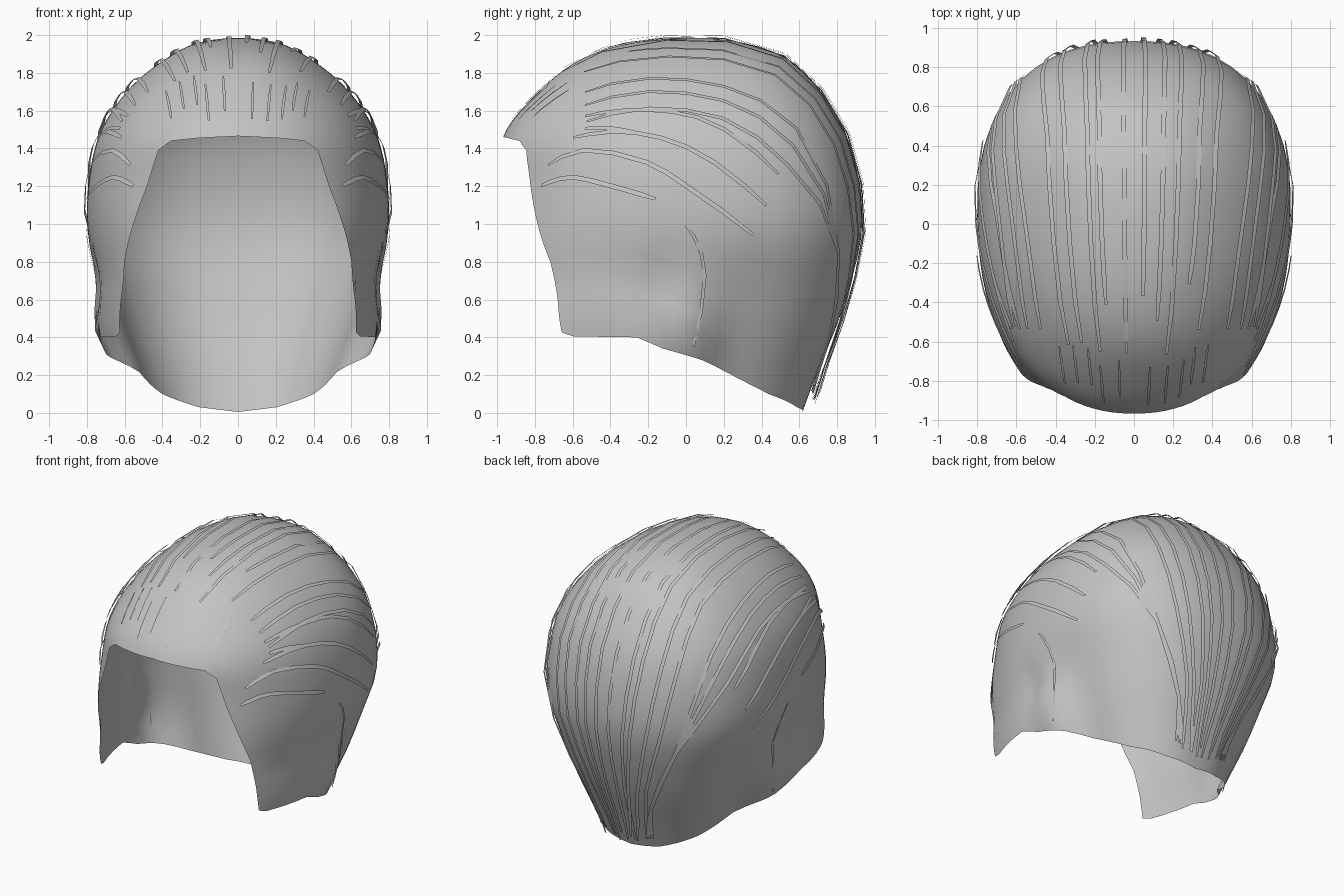
import bpy, bmesh, math, random
from mathutils import Vector

if "Cube" in bpy.data.objects:
    bpy.data.objects.remove(bpy.data.objects["Cube"])

random.seed(4)
TOP, YC = 1.985, 0.05

# horizontal sections: z, half width front, half width back, front y, back y
SECTIONS = [
    (1.985, 0, 0, .05, .05), (1.96, .21, .21, -.28, .30), (1.88, .375, .375, -.54, .53),
    (1.7, .59, .59, -.78, .715), (1.47, .735, .735, -.965, .85), (1.2, .793, .793, -1.0, .92),
    (.95, .795, .795, -1.055, .93), (.7, .757, .71, -1.10, .875), (.44, .76, .62, -1.10, .79),
    (.28, .68, .555, -1.10, .72), (0, .5, .435, -1.10, .615)]
# hairline: azimuth from the front in degrees, height
RIM = [(0, 1.465), (12, 1.455), (20.8, 1.44), (25.2, 1.39), (28.9, 1.2), (33.5, 1.0),
       (38, .8), (40.3, .6), (41.5, .425), (45, .405), (66.8, .40), (76.5, .34), (93, .28),
       (122, .15), (134, .10), (159, .03), (180, .005)]

DEPTHS = [math.sqrt(TOP - s[0]) for s in SECTIONS]


def slope(i, c):
    a, b = max(i - 1, 0), min(i + 1, len(SECTIONS) - 1)
    return (SECTIONS[b][c] - SECTIONS[a][c]) / (DEPTHS[b] - DEPTHS[a])


def section(z, c):
    """Smoothly interpolated section value, by root of depth below the crown."""
    q = min(math.sqrt(max(TOP - z, 0)), DEPTHS[-1])
    i = 0
    while i < len(DEPTHS) - 2 and q > DEPTHS[i + 1]:
        i += 1
    h = DEPTHS[i + 1] - DEPTHS[i]
    t = (q - DEPTHS[i]) / h
    return ((2*t**3 - 3*t*t + 1) * SECTIONS[i][c] + (t**3 - 2*t*t + t) * h * slope(i, c)
            + (3*t*t - 2*t**3) * SECTIONS[i + 1][c] + (t**3 - t*t) * h * slope(i + 1, c))


def radius(az, z):
    """Distance from the vertical axis to the cap surface."""
    deg = abs(math.degrees(az))
    k = min(max((deg - 84) / 26, 0), 1)
    k = k * k * (3 - 2 * k)
    w = section(z, 1) * (1 - k) + section(z, 2) * k
    d = YC - section(z, 3) if math.cos(az) > 0 else section(z, 4) - YC
    if w < 1e-4 or d < 1e-4:
        return 0
    n = 2.2 if math.cos(az) > 0 else 2.4
    r = ((abs(math.sin(az)) / w) ** n + (abs(math.cos(az)) / d) ** n) ** (-1 / n)
    # shallow hollow in front of the ear
    return r - .025 * math.exp(-((deg - 75) / 8) ** 2 - ((z - .66) / .15) ** 2)


def on_cap(az, z):
    r = radius(az, z)
    return Vector((r * math.sin(az), YC - r * math.cos(az), z))


CENTRE = Vector((0, YC, .9))


def project(p, lift):
    """Push a guide point out from the head centre on to the cap."""
    d = (Vector(p) - CENTRE).normalized()
    lo, hi = 0, 2
    for _ in range(30):
        m = (lo + hi) / 2
        q = CENTRE + d * m
        inside = q.z < TOP and math.hypot(q.x, q.y - YC) < radius(math.atan2(q.x, YC - q.y), q.z)
        lo, hi = (m, hi) if inside else (lo, m)
    return CENTRE + d * (lo + lift), d


def finish(name, bm, mat):
    me = bpy.data.meshes.new(name)
    bm.to_mesh(me)
    bm.free()
    for p in me.polygons:
        p.use_smooth = True
    me.materials.append(mat)
    ob = bpy.data.objects.new(name, me)
    bpy.context.collection.objects.link(ob)
    return ob


grey = bpy.data.materials.new("hair grey")
grey.diffuse_color = (.55, .55, .55, 1)
grey.use_nodes = True
grey.node_tree.nodes["Principled BSDF"].inputs["Base Color"].default_value = grey.diffuse_color

# hair cap: open shell from the crown down to the hairline
half = []
for (a0, z0), (a1, z1) in zip(RIM, RIM[1:]):
    half += [(a0 + (a1 - a0) * k / 4, z0 + (z1 - z0) * k / 4) for k in range(4)]
rim = half + [RIM[-1]] + [(-a, z) for a, z in reversed(half[1:])]
ROWS = 26
bm = bmesh.new()
crown = bm.verts.new((0, YC, TOP))
cols = []
for a, zr in rim:
    q = math.sqrt(TOP - zr)
    cols.append([bm.verts.new(on_cap(math.radians(a), TOP - (q * j / ROWS) ** 2))
                 for j in range(1, ROWS + 1)])
for i, c in enumerate(cols):
    n = cols[(i + 1) % len(cols)]
    bm.faces.new((crown, c[0], n[0]))
    for j in range(ROWS - 1):
        bm.faces.new((c[j], c[j + 1], n[j + 1], n[j]))
bmesh.ops.recalc_face_normals(bm, faces=bm.faces)
finish("hair_cap", bm, grey)


def strand(bm, pts, width, steps, lift=.014, hang=0):
    """Flat tapered ribbon along guide points on the cap; hang lifts its tail."""
    pts = [Vector(p) for p in pts]
    path = []
    for k in range(steps + 1):
        f = k / steps * (len(pts) - 1)
        i = min(int(f), len(pts) - 2)
        p = [pts[max(0, min(len(pts) - 1, i + o))] for o in (-1, 0, 1, 2)]
        t = f - i
        g = .5 * (2*p[1] + (p[2] - p[0])*t + (2*p[0] - 5*p[1] + 4*p[2] - p[3])*t*t
                  + (3*p[1] - p[0] - 3*p[2] + p[3])*t**3)
        path.append(project(g, lift + hang * (k / steps) ** 6))
    prev = None
    for k, (p, nrm) in enumerate(path):
        along = path[min(k + 1, steps)][0] - path[max(k - 1, 0)][0]
        side = nrm.cross(along).normalized() * width / 2 * (.6 if k in (0, steps) else 1)
        row = (bm.verts.new(p - side), bm.verts.new(p + side))
        if prev:
            bm.faces.new((prev[0], row[0], row[1], prev[1]))
        prev = row


def jit(a):
    return random.uniform(-a, a)


top, sides, fringe, ears = (bmesh.new() for _ in range(4))
for s in (-1, 1):
    # long strands combed over the top and gathered at the nape
    for x in (.05, .12, .2, .28, .37):
        x += jit(.02)
        y0 = -.5 + jit(.22)
        strand(top, [(s*x*.95, y0, 1.84), (s*x*1.15, -.1, 1.95), (s*x*1.25, .5, 1.85),
                     (s*x*1.3, .82, 1.45), (s*x*1.1, .92, .95),
                     (s*(x*.6 + .01), .8, .5), (s*(x*.4 + jit(.03)), .68, .09 + jit(.06))],
               .024, 12, .014 + random.random() * .008, random.uniform(0, .05))
    # strands sweeping round the sides to the nape
    for z in (1.64, 1.72, 1.79):
        d = 1.78 - z
        strand(sides, [(s*(.5 + d), -.55, z - .07), (s*(.55 + d), -.2, z), (s*(.6 + d), .2, z - .05),
                       (s*(.58 + d), .55, z - .32), (s*.45, .76, .85), (s*.25, .74, .4),
                       (s*(.16 + d*.3), .66, .12)], .024, 12, .02, .02)
    # shorter side strands
    for pts in ([(.6, -.55, 1.59), (.68, -.25, 1.63), (.71, .1, 1.55), (.7, .47, 1.25)],
                [(.62, -.6, 1.46), (.7, -.3, 1.48), (.75, .05, 1.37), (.74, .41, 1.09)],
                [(.58, -.74, 1.32), (.65, -.53, 1.38), (.74, -.2, 1.31), (.8, .0, 1.2), (.76, .35, .94)],
                [(.55, -.76, 1.2), (.64, -.6, 1.24), (.72, -.38, 1.19), (.76, -.15, 1.12)],
                [(.62, -.53, 1.5), (.68, -.4, 1.51), (.72, -.24, 1.47)]):
        strand(sides, [(s * p[0], p[1], p[2]) for p in pts], .026, 8, .015)
    # short wisps rising from the forehead hairline
    for x in (.07, .15, .23, .31, .38):
        z = 1.6 + jit(.09)
        strand(fringe, [(s*x, -.88, z), (s*x*1.05, -.81, z + .09), (s*x*1.12, -.7, z + .19)],
               .014, 3, .008)
    # wisp behind the ear
    strand(ears, [(s*.8, .0, .99), (s*.78, .07, .88), (s*.75, .1, .68), (s*.68, .04, .38)],
           .018, 5, .008)

for name, b in (("top_strands", top), ("side_strands", sides),
                ("fringe_wisps", fringe), ("ear_wisps", ears)):
    finish(name, b, grey)
